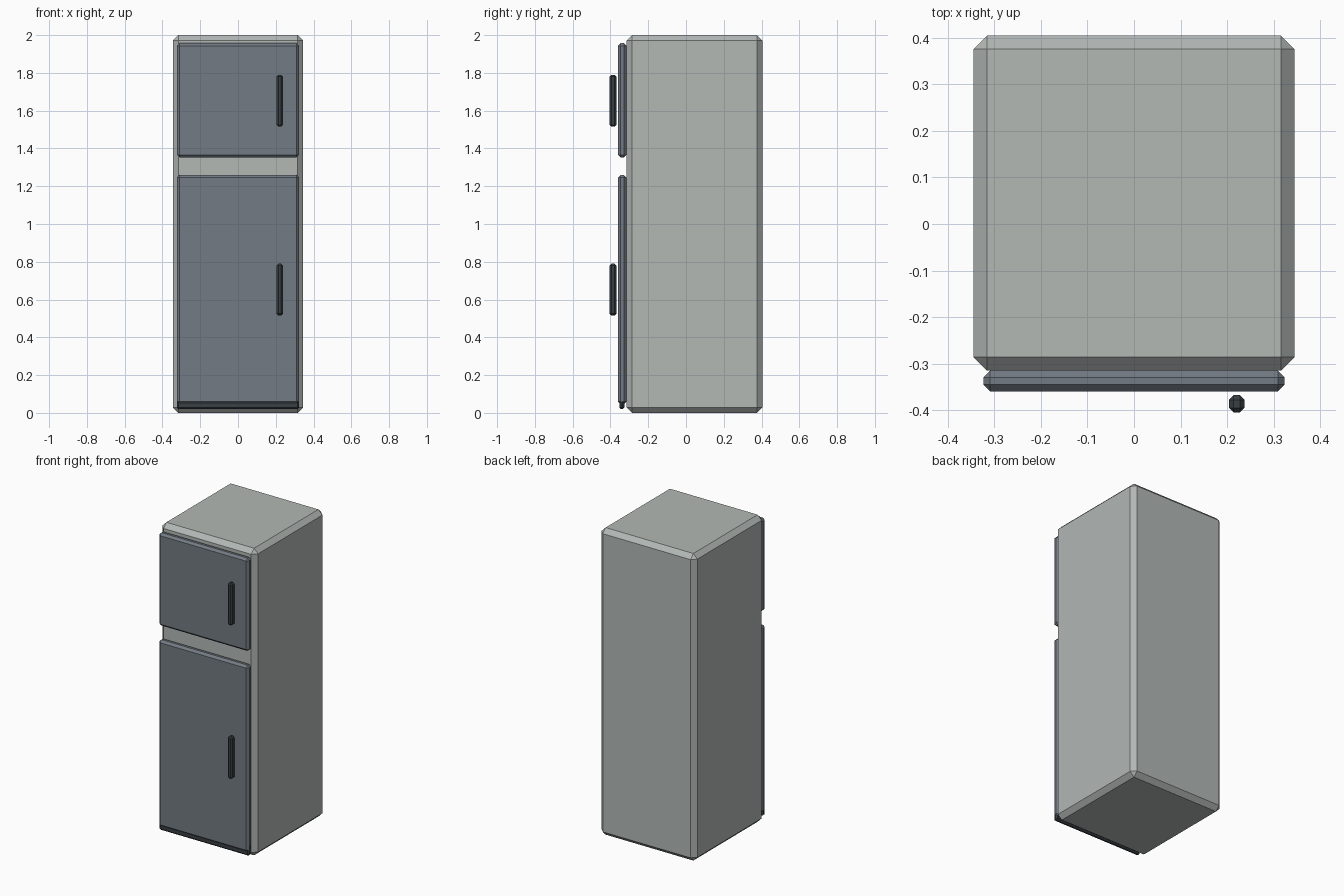
import bpy, bmesh
from mathutils import Vector

if "Cube" in bpy.data.objects:
    bpy.data.objects.remove(bpy.data.objects["Cube"])


def material(name, color):
    m = bpy.data.materials.new(name)
    m.diffuse_color = (*color, 1)
    m.use_nodes = True
    m.node_tree.nodes["Principled BSDF"].inputs["Base Color"].default_value = m.diffuse_color
    return m


BODY = material("pale_grey", (0.445, 0.479, 0.462))
DOOR = material("slate_grey", (0.171, 0.198, 0.227))
DARK = material("charcoal", (0.040, 0.050, 0.056))


def chamfered_box(name, lo, hi, chamfer, mat):
    """Box between two corners with one flat chamfer on every edge."""
    lo, hi = Vector(lo), Vector(hi)
    size, mid = hi - lo, (lo + hi) / 2
    bm = bmesh.new()
    bmesh.ops.create_cube(bm, size=1)
    for v in bm.verts:
        v.co = Vector(a * s + c for a, s, c in zip(v.co, size, mid))
    bmesh.ops.bevel(bm, geom=bm.edges[:], offset=chamfer, segments=1,
                    affect='EDGES', clamp_overlap=True)
    me = bpy.data.meshes.new(name)
    bm.to_mesh(me)
    bm.free()
    me.materials.append(mat)
    ob = bpy.data.objects.new(name, me)
    bpy.context.collection.objects.link(ob)
    return ob


# Cabinet
chamfered_box("cabinet", (-0.345, -0.315, 0), (0.345, 0.405, 2), 0.029, BODY)

# Doors with their handles
for name, z0, z1, h0 in (("fridge", 0.045, 1.26, 0.515), ("freezer", 1.352, 1.957, 1.515)):
    chamfered_box(name + "_door", (-0.324, -0.36, z0), (0.324, -0.315, z1), 0.0145, DOOR)
    chamfered_box(name + "_handle", (0.204, -0.405, h0), (0.238, -0.368, h0 + 0.275), 0.01, DARK)

# Kick plate under the lower door
chamfered_box("kick_plate", (-0.324, -0.353, 0.02), (0.324, -0.326, 0.1), 0.009, DARK)
